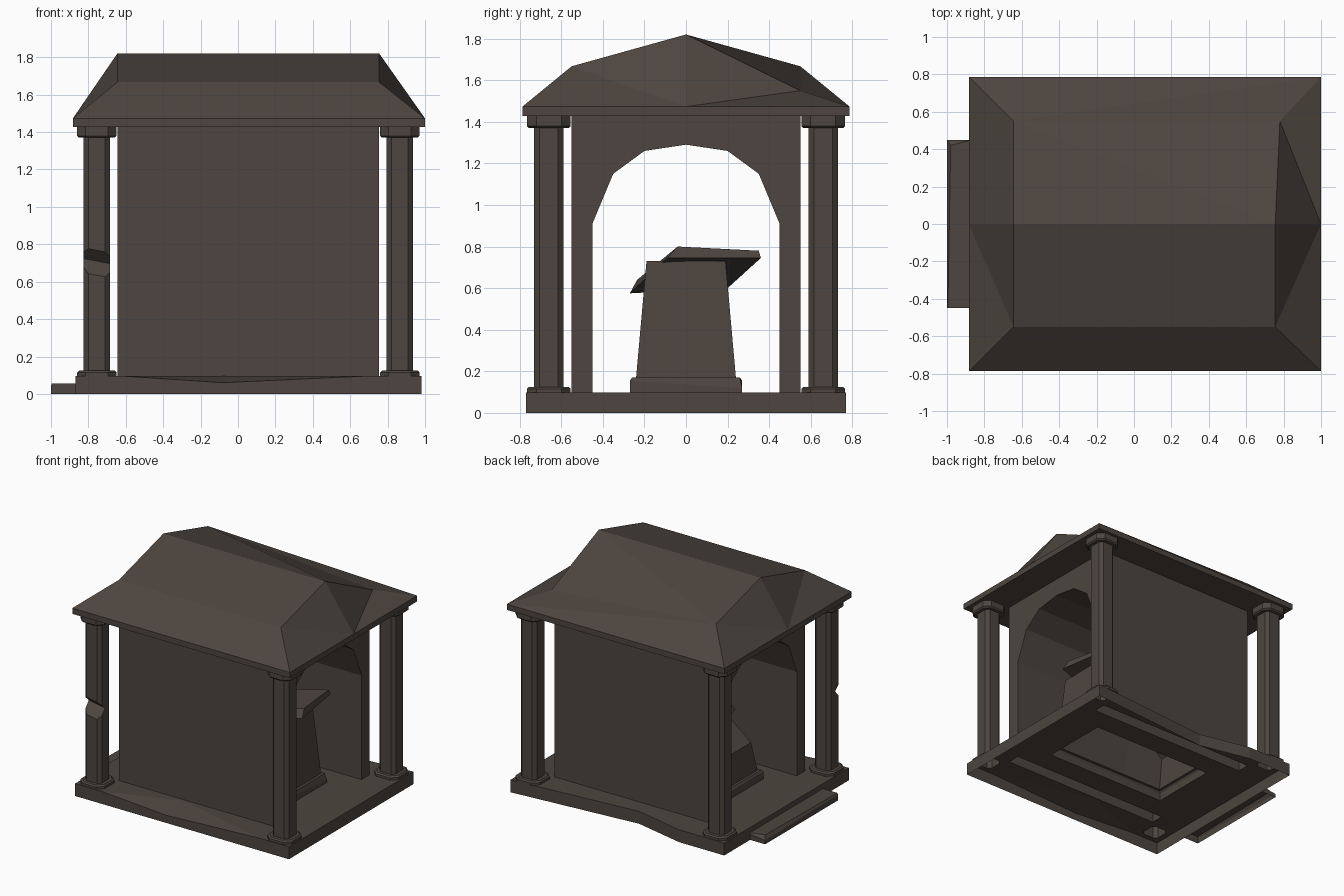
import bpy
import bmesh

if "Cube" in bpy.data.objects:
    bpy.data.objects.remove(bpy.data.objects["Cube"], do_unlink=True)

stone = bpy.data.materials.new("dark_stone")
stone.use_nodes = True
COLOUR = (0.075, 0.060, 0.050, 1)
stone.diffuse_color = COLOUR
bsdf = stone.node_tree.nodes["Principled BSDF"]
bsdf.inputs["Base Color"].default_value = COLOUR
bsdf.inputs["Roughness"].default_value = 0.9


def finish(name, bm):
    bmesh.ops.recalc_face_normals(bm, faces=bm.faces)
    mesh = bpy.data.meshes.new(name)
    bm.to_mesh(mesh)
    bm.free()
    mesh.materials.append(stone)
    obj = bpy.data.objects.new(name, mesh)
    bpy.context.collection.objects.link(obj)
    return obj


def from_faces(name, points, faces):
    bm = bmesh.new()
    verts = [bm.verts.new(p) for p in points]
    for face in faces:
        bm.faces.new([verts[i] for i in face])
    return finish(name, bm)


def loft(name, rings, bottom=True, top=True):
    """Skin a stack of rings that share a point count."""
    bm = bmesh.new()
    rows = [[bm.verts.new(p) for p in ring] for ring in rings]
    n = len(rows[0])
    for a, b in zip(rows, rows[1:]):
        for i in range(n):
            j = (i + 1) % n
            bm.faces.new((a[i], a[j], b[j], b[i]))
    if bottom:
        bm.faces.new(rows[0][::-1])
    if top:
        bm.faces.new(rows[-1])
    return finish(name, bm)


def rect(x0, x1, y0, y1, z):
    return [(x0, y0, z), (x1, y0, z), (x1, y1, z), (x0, y1, z)]


def octagon(cx, cy, half, cut, z):
    a, b = half, half - cut
    ring = [(-b, -a), (b, -a), (a, -b), (a, b), (b, a), (-b, a), (-a, b), (-a, -b)]
    return [(cx + x, cy + y, z) for x, y in ring]


# Floor slab: open-bottomed shell, chipped at the front, dented at the back
X0, X1, Y, H = -0.87, 0.98, 0.77, 0.097
outline = [(X0, -Y), (-0.64, -Y), (-0.08, -Y), (0.72, -Y), (X1, -Y),
           (X1, Y), (-0.07, Y - 0.09), (-0.48, Y), (X0, Y)]
columns = [(x, y) for x in (-0.755, 0.865) for y in (-0.66, 0.66)]

bm = bmesh.new()
low = [bm.verts.new((x, y, 0)) for x, y in outline]
high = [bm.verts.new((x, y, 0.06 if i == 2 else H)) for i, (x, y) in enumerate(outline)]
hub = bm.verts.new((-0.08, -0.565, H))
for i in range(len(outline)):
    j = (i + 1) % len(outline)
    bm.faces.new((low[i], low[j], high[j], high[i]))
bm.faces.new((high[1], high[2], hub))
bm.faces.new((high[2], high[3], hub))

# Openings in the slab top under the hollow walls, tomb and columns
loops = [high[:2] + [hub] + high[3:]]
openings = [rect(-0.645, 0.755, -0.55, -0.45, H), rect(-0.645, 0.755, 0.45, 0.55, H),
            rect(-0.48, 0.58, -0.27, 0.27, H)]
openings += [octagon(x, y, 0.07, 0.025, H) for x, y in columns]
loops += [[bm.verts.new(p) for p in ring] for ring in openings]
edges = []
for loop in loops:
    for a, b in zip(loop, loop[1:] + loop[:1]):
        edges.append(bm.edges.get((a, b)) or bm.edges.new((a, b)))
bmesh.ops.triangle_fill(bm, use_beauty=True, use_dissolve=False, edges=edges, normal=(0, 0, 1))
finish("floor_slab", bm)

# Chipped entry step
step_mid = rect(-1.0, -0.87, -0.45, 0.45, 0.045)
step_mid[3] = (-1.0, 0.45, 0.03)
step_top = rect(-0.995, -0.87, -0.45, 0.45, 0.057)
step_top[3] = (-0.98, 0.42, 0.057)
loft("entry_step", [rect(-1.0, -0.87, -0.45, 0.45, 0), step_mid, step_top], bottom=False)

# Vaulted chamber: arch profile run along x, open beneath the walls
half_arch = [(0.45, H), (0.45, 0.91), (0.35, 1.15), (0.20, 1.26)]
profile = ([(-0.55, H), (-0.55, 1.43), (0.55, 1.43), (0.55, H)] + half_arch
           + [(0, 1.29)] + [(-y, z) for y, z in reversed(half_arch)])
chamber = loft("vaulted_chamber", [[(x, y, z) for y, z in profile] for x in (-0.645, 0.755)])
bm = bmesh.new()
bm.from_mesh(chamber.data)
under = [f for f in bm.faces if all(v.co.z < H + 0.001 for v in f.verts)]
bmesh.ops.delete(bm, geom=under, context='FACES_ONLY')
bm.to_mesh(chamber.data)
bm.free()

# Corner columns: shaft, base and capital
for x, y in columns:
    place = ("front" if y < 0 else "back") + ("_left" if x > 0 else "_right")
    shaft = loft(place + "_column_shaft",
                 [octagon(x, y, 0.07, 0.025, z) for z in (H, 1.40)], bottom=False)
    loft(place + "_column_base",
         [octagon(x, y, h, c, z) for h, c, z in
          ((0.105, 0.045, H), (0.105, 0.045, 0.115), (0.095, 0.045, 0.125),
           (0.07, 0.025, 0.125))], bottom=False, top=False)
    loft(place + "_column_capital",
         [octagon(x, y, h, c, z) for h, c, z in
          ((0.07, 0.025, 1.37), (0.095, 0.045, 1.37), (0.105, 0.045, 1.38),
           (0.105, 0.045, 1.43))], bottom=False)
    if place == "front_right":
        # Wedge broken out of the outer face
        wedge = [[(wx, -0.76, 0.605 + d), (wx, -0.665, 0.715 + d), (wx, -0.76, 0.80 + d)]
                 for wx, d in ((-0.86, 0.015), (-0.65, -0.025))]
        cutter = loft("wedge_cutter", wedge)
        mod = shaft.modifiers.new("break", 'BOOLEAN')
        mod.operation = 'DIFFERENCE'
        mod.solver = 'EXACT'
        mod.object = cutter
        bpy.context.view_layer.update()
        broken = bpy.data.meshes.new_from_object(
            shaft.evaluated_get(bpy.context.evaluated_depsgraph_get()))
        shaft.modifiers.clear()
        shaft.data = broken
        bpy.data.objects.remove(cutter, do_unlink=True)

# Hipped two-pitch roof with one sunken corner
RX0, RX1, RY, EAVE = -0.883, 1.0, 0.787, 1.473


def eave_ring(z):
    return [(RX0, -RY, z), (RX1, -RY, z), (RX1, 0, z),
            (RX1, RY, z), (RX0, RY, z), (RX0, 0, z)]


points = eave_ring(1.428) + eave_ring(EAVE) + [
    (-0.645, -0.55, 1.667), (0.755, -0.55, 1.667), (0.78, 0.55, 1.55),
    (-0.645, 0.55, 1.667), (-0.645, 0, 1.82), (0.755, 0, 1.82)]
faces = [(5, 4, 3, 2, 1, 0)]
faces += [(i, (i + 1) % 6, (i + 1) % 6 + 6, i + 6) for i in range(6)]
faces += [(6, 7, 13, 12), (12, 13, 17, 16),                     # front pitches
          (9, 10, 15), (9, 15, 14), (16, 17, 15), (17, 14, 15),  # back pitches
          (7, 8, 13), (8, 17, 13), (8, 9, 14), (8, 14, 17),      # left hip
          (10, 11, 15), (11, 16, 15), (11, 6, 12), (11, 12, 16)]  # right hip
from_faces("roof", points, faces)


# Tomb: plinth and tapering chest, broken down toward the step end
def tomb_ring(xs, half, zs):
    side = list(zip(xs, zs))
    return ([(x, -half, z) for x, z in side]
            + [(x, half, z) for x, z in reversed(side)])


rim = tomb_ring((-0.48, -0.1, 0.58), 0.27, (0.155, 0.155, 0.155))
rim[3] = (0.58, 0.27, 0.12)
top = tomb_ring((-0.43, -0.15, 0.51), 0.19, (0.40, 0.62, 0.73))
loft("tomb_chest", [
    tomb_ring((-0.48, -0.1, 0.58), 0.27, (H, H, H)),
    rim,
    tomb_ring((-0.47, -0.1, 0.57), 0.26, (0.17, 0.17, 0.17)),
    tomb_ring((-0.45, -0.1, 0.55), 0.24, (0.17, 0.17, 0.17)),
    top,
], bottom=False, top=False)
from_faces("tomb_broken_top", top, [(0, 1, 4, 5), (1, 2, 3, 4)])

# Slipped lid: a skewed board with bevelled upper edge
under = [(-0.24, -0.27, 0.575), (0.62, -0.09, 0.745), (0.55, 0.36, 0.745), (-0.32, 0.20, 0.60)]
upper = [(-0.21, -0.235, 0.64), (0.60, -0.04, 0.80), (0.54, 0.35, 0.78), (-0.29, 0.18, 0.64)]
loft("tomb_lid", [under, upper])
